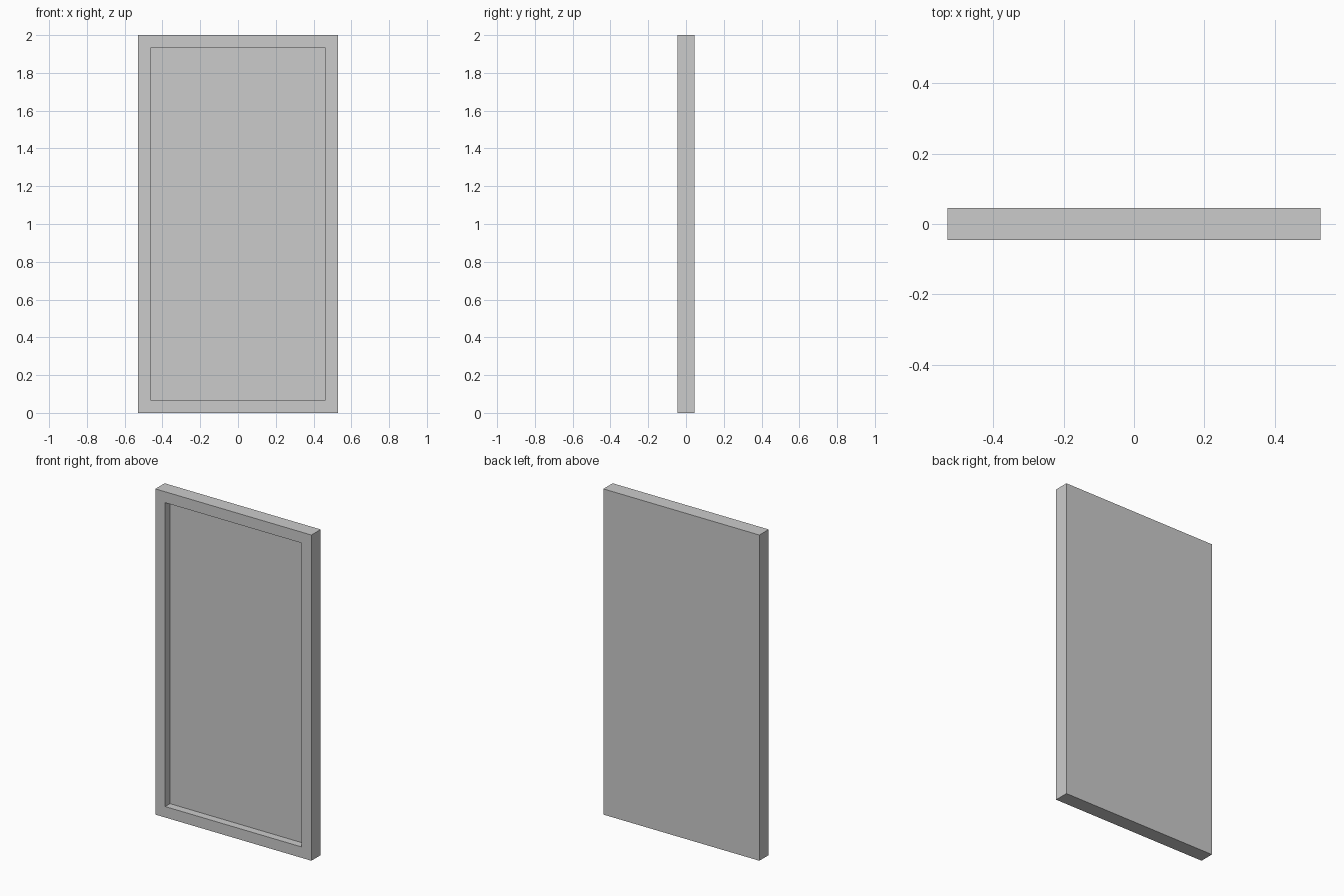
import bpy, bmesh
from mathutils import Matrix, Vector

if "Cube" in bpy.data.objects:
    bpy.data.objects.remove(bpy.data.objects["Cube"])

WIDTH, DEPTH, HEIGHT = 1.06, 0.09, 2.0
BORDER, RECESS = 0.067, 0.047

# Framed panel: one slab with its front face inset and pushed back
bm = bmesh.new()
bmesh.ops.create_cube(bm, size=1.0, matrix=Matrix.Translation((0, 0, HEIGHT / 2))
                      @ Matrix.Diagonal((WIDTH, DEPTH, HEIGHT, 1)))
bm.normal_update()
front = next(f for f in bm.faces if f.normal.y < -0.9)

# Flat border around the front
bmesh.ops.inset_region(bm, faces=[front], thickness=BORDER, use_even_offset=True)

# Straight-walled recess
pocket = bmesh.ops.extrude_discrete_faces(bm, faces=[front])["faces"][0]
bmesh.ops.translate(bm, verts=pocket.verts, vec=Vector((0, RECESS, 0)))
bmesh.ops.recalc_face_normals(bm, faces=bm.faces)

mesh = bpy.data.meshes.new("framed_panel")
bm.to_mesh(mesh)
bm.free()
panel = bpy.data.objects.new("framed_panel", mesh)
bpy.context.collection.objects.link(panel)
